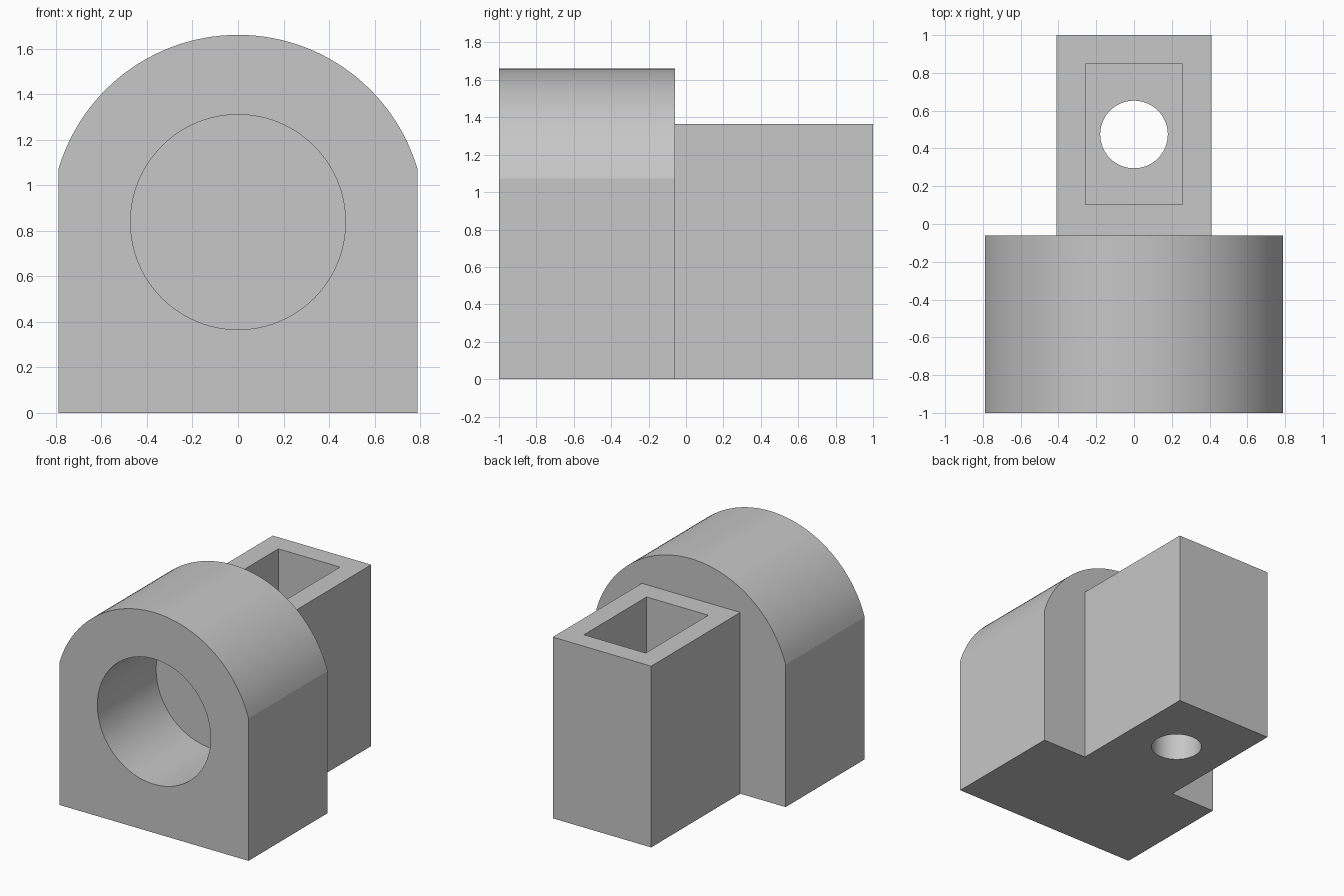
import bpy, bmesh, math
from mathutils import Matrix, Vector

if "Cube" in bpy.data.objects:
    bpy.data.objects.remove(bpy.data.objects["Cube"])

grey = bpy.data.materials.new("plain grey")
grey.use_nodes = True
grey.diffuse_color = (0.57, 0.57, 0.57, 1)
grey.node_tree.nodes["Principled BSDF"].inputs["Base Color"].default_value = grey.diffuse_color

AXIS_Z, HALF_W, RADIUS = 0.838, 0.788, 0.822


def prism(name, points, sweep):
    """Closed solid made by sweeping a flat outline along a vector."""
    bm = bmesh.new()
    face = bm.faces.new([bm.verts.new(p) for p in points])
    out = bmesh.ops.extrude_face_region(bm, geom=[face], use_keep_orig=True)
    moved = [g for g in out["geom"] if isinstance(g, bmesh.types.BMVert)]
    bmesh.ops.translate(bm, verts=moved, vec=Vector(sweep))
    bmesh.ops.recalc_face_normals(bm, faces=bm.faces[:])
    mesh = bpy.data.meshes.new(name)
    bm.to_mesh(mesh)
    bm.free()
    mesh.materials.append(grey)
    obj = bpy.data.objects.new(name, mesh)
    bpy.context.collection.objects.link(obj)
    return obj


def ring(radius, steps=96):
    return [(radius * math.cos(math.tau * i / steps),
             radius * math.sin(math.tau * i / steps)) for i in range(steps)]


def rectangle(x, y0, y1, z):
    return [(-x, y0, z), (x, y0, z), (x, y1, z), (-x, y1, z)]


def combine(target, tool, operation):
    """Apply a boolean and drop the tool."""
    mod = target.modifiers.new(operation.lower(), "BOOLEAN")
    mod.object, mod.operation, mod.solver = tool, operation, "EXACT"
    bpy.context.view_layer.objects.active = target
    bpy.ops.object.modifier_apply(modifier=mod.name)
    bpy.data.objects.remove(tool)


# Arched housing: straight sides under a round top
start = math.acos(HALF_W / RADIUS)
steps = 56
outline = [(-HALF_W, -1, 0), (HALF_W, -1, 0)]
for i in range(steps + 1):
    a = start + (math.pi - 2 * start) * i / steps
    outline.append((RADIUS * math.cos(a), -1, AXIS_Z + RADIUS * math.sin(a)))
block = prism("arched_socket_block", outline, (0, 0.94, 0))

# Rear post, overlapping the housing so that they merge
post = prism("rear_post", rectangle(0.41, -0.2, 1, 0), (0, 0, 1.365))
combine(block, post, "UNION")

# Blind round socket in the front
socket = prism("socket_cutter", [(x, -1.1, AXIS_Z + z) for x, z in ring(0.472)], (0, 0.8, 0))
combine(block, socket, "DIFFERENCE")

# Rectangular pocket in the post, with a bolt hole through its floor
pocket = prism("pocket_cutter", rectangle(0.257, 0.102, 0.847, 0.35), (0, 0, 1.2))
combine(block, pocket, "DIFFERENCE")
hole = prism("hole_cutter", [(x, 0.474 + y, -0.1) for x, y in ring(0.179, 64)], (0, 0, 0.7))
combine(block, hole, "DIFFERENCE")

bpy.ops.object.select_all(action="DESELECT")
block.select_set(True)
bpy.context.view_layer.objects.active = block
bpy.ops.object.shade_smooth_by_angle(angle=math.radians(12))
